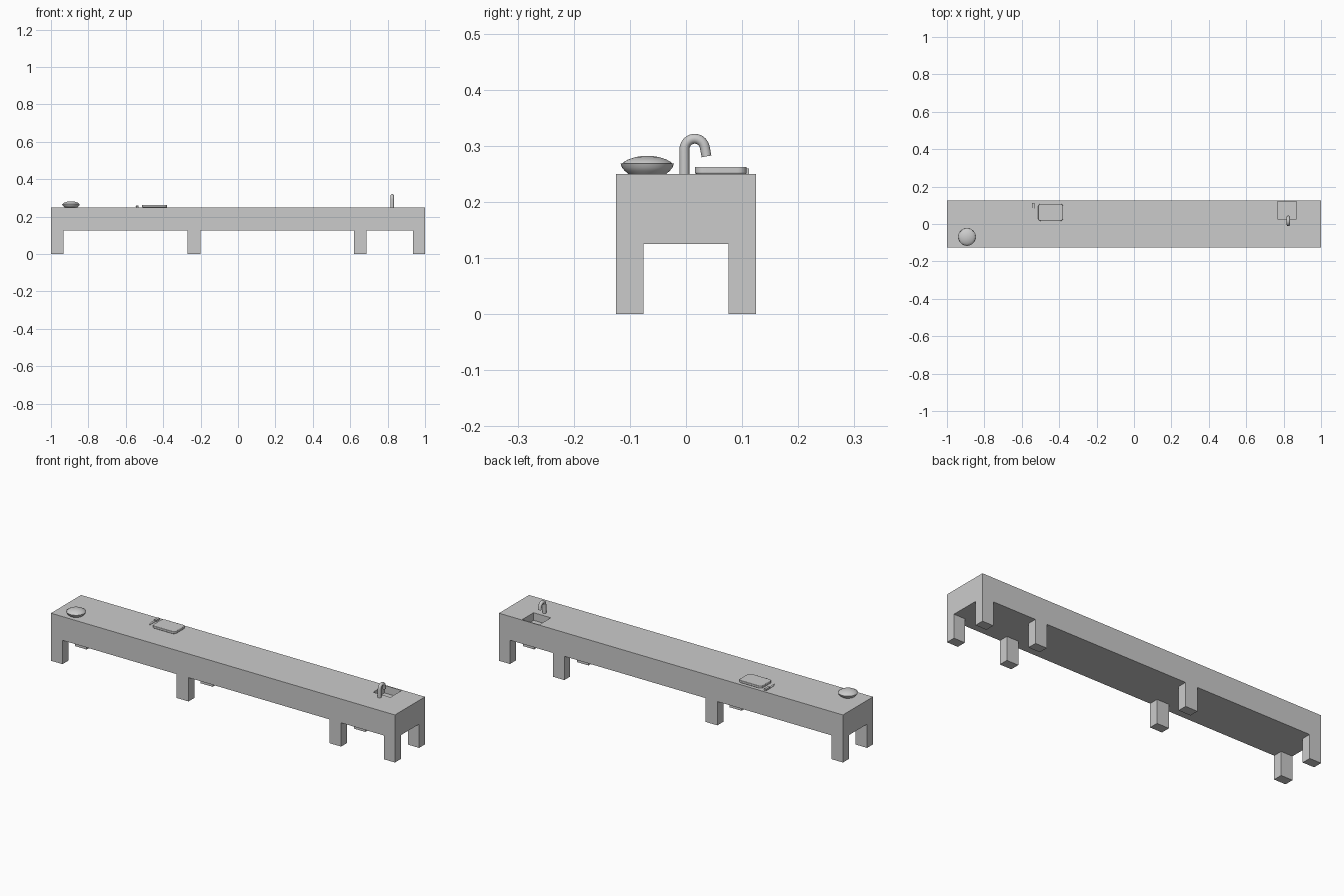
import bpy, bmesh
from math import radians, sin, cos, pi

if "Cube" in bpy.data.objects:
    bpy.data.objects.remove(bpy.data.objects["Cube"])


def finish(name, bm, smooth=False):
    bmesh.ops.recalc_face_normals(bm, faces=bm.faces)
    me = bpy.data.meshes.new(name)
    bm.to_mesh(me)
    bm.free()
    ob = bpy.data.objects.new(name, me)
    bpy.context.collection.objects.link(ob)
    if smooth:
        bpy.ops.object.select_all(action='DESELECT')
        ob.select_set(True)
        bpy.context.view_layer.objects.active = ob
        bpy.ops.object.shade_smooth_by_angle(angle=radians(35))
    return ob


def box(name, x, y, z):
    bm = bmesh.new()
    bmesh.ops.create_cube(bm, size=1)
    for v in bm.verts:
        v.co = [(r[0] + r[1]) / 2 + c * (r[1] - r[0]) for r, c in zip((x, y, z), v.co)]
    return finish(name, bm)


def prism(name, outline, z0, z1, bevel=0):
    bm = bmesh.new()
    face = bm.faces.new([bm.verts.new((x, y, z0)) for x, y in outline])
    ext = bmesh.ops.extrude_face_region(bm, geom=[face])
    top = [g for g in ext['geom'] if isinstance(g, bmesh.types.BMVert)]
    bmesh.ops.translate(bm, verts=top, vec=(0, 0, z1 - z0))
    ob = finish(name, bm, True)
    if bevel:
        mod = ob.modifiers.new("soft_rim", 'BEVEL')
        mod.width, mod.segments = bevel, 2
    return ob


def lathe(name, profile, cx, cy, steps=40):
    bm = bmesh.new()
    verts = [bm.verts.new((cx + r, cy, z)) for r, z in profile]
    edges = [bm.edges.new(p) for p in zip(verts, verts[1:])]
    bmesh.ops.spin(bm, geom=verts + edges, cent=(cx, cy, 0), axis=(0, 0, 1),
                   angle=2 * pi, steps=steps, use_duplicate=False)
    bmesh.ops.remove_doubles(bm, verts=bm.verts, dist=0.0002)
    return finish(name, bm, True)


# Counter with a recessed basin
counter = box("counter", (-1, 1), (-0.125, 0.125), (0.125, 0.25))
cutter = box("basin_cutter", (0.768, 0.868), (0.026, 0.12), (0.21, 0.30))
cutter.hide_render = True
cutter.hide_viewport = True
cut = counter.modifiers.new("basin", 'BOOLEAN')
cut.operation, cut.object, cut.solver = 'DIFFERENCE', cutter, 'EXACT'

# Four pairs of legs
for x0, x1 in ((-1, -0.933), (-0.27, -0.2), (0.62, 0.687), (0.936, 1)):
    box("front_leg", (x0, x1), (-0.125, -0.076), (0, 0.125))
    box("back_leg", (x0, x1), (0.076, 0.125), (0, 0.125))

# Gooseneck tap
path = [(-0.003, 0.25), (-0.003, 0.27)]
path += [(0.0155 - 0.0185 * cos(a), 0.293 + 0.0195 * sin(a))
         for a in [radians(d) for d in range(0, 166, 15)]]
path += [(0.0365, 0.281)]
bm = bmesh.new()
rings, n, r = [], 16, 0.0088
for i, (y, z) in enumerate(path):
    ya, za = path[max(i - 1, 0)]
    yb, zb = path[min(i + 1, len(path) - 1)]
    length = ((yb - ya) ** 2 + (zb - za) ** 2) ** 0.5
    ny, nz = (zb - za) / length, -(yb - ya) / length
    rings.append([bm.verts.new((0.825 + r * cos(k * 2 * pi / n),
                                y + ny * r * sin(k * 2 * pi / n),
                                z + nz * r * sin(k * 2 * pi / n))) for k in range(n)])
for a, b in zip(rings, rings[1:]):
    for k in range(n):
        bm.faces.new((a[k], a[(k + 1) % n], b[(k + 1) % n], b[k]))
bm.faces.new(rings[0])
bm.faces.new(rings[-1])
finish("tap", bm, True)

# Bowl and its domed filling
lathe("bowl", [(0, 0.25), (0.034, 0.25), (0.040, 0.255), (0.045, 0.261), (0.0475, 0.268),
               (0.0455, 0.2685), (0.043, 0.263), (0, 0.259)], -0.893, -0.069)
lathe("bowl_filling", [(0.0455, 0.267), (0.042, 0.271), (0.034, 0.2755), (0.022, 0.2795),
                       (0.011, 0.2815), (0, 0.282)], -0.893, -0.069)

# Chopping board with rounded corners
c, outline = 0.016, []
for cx, cy, start in ((-0.379, 0.108, 0), (-0.513, 0.108, 90),
                      (-0.513, 0.016, 180), (-0.379, 0.016, 270)):
    sx, sy = (1 if cx > -0.45 else -1), (1 if cy > 0.06 else -1)
    for d in range(0, 91, 15):
        a = radians(start + d)
        outline.append((cx - sx * c + c * cos(a), cy - sy * c + c * sin(a)))
prism("chopping_board", outline, 0.25, 0.2625, 0.002)

# Knife beside the board
prism("knife_blade", [(-0.535, 0.085), (-0.535, 0.029), (-0.539, 0.034),
                      (-0.546, 0.052), (-0.547, 0.085)], 0.252, 0.254)
box("knife_handle", (-0.545, -0.533), (0.082, 0.112), (0.25, 0.259))
